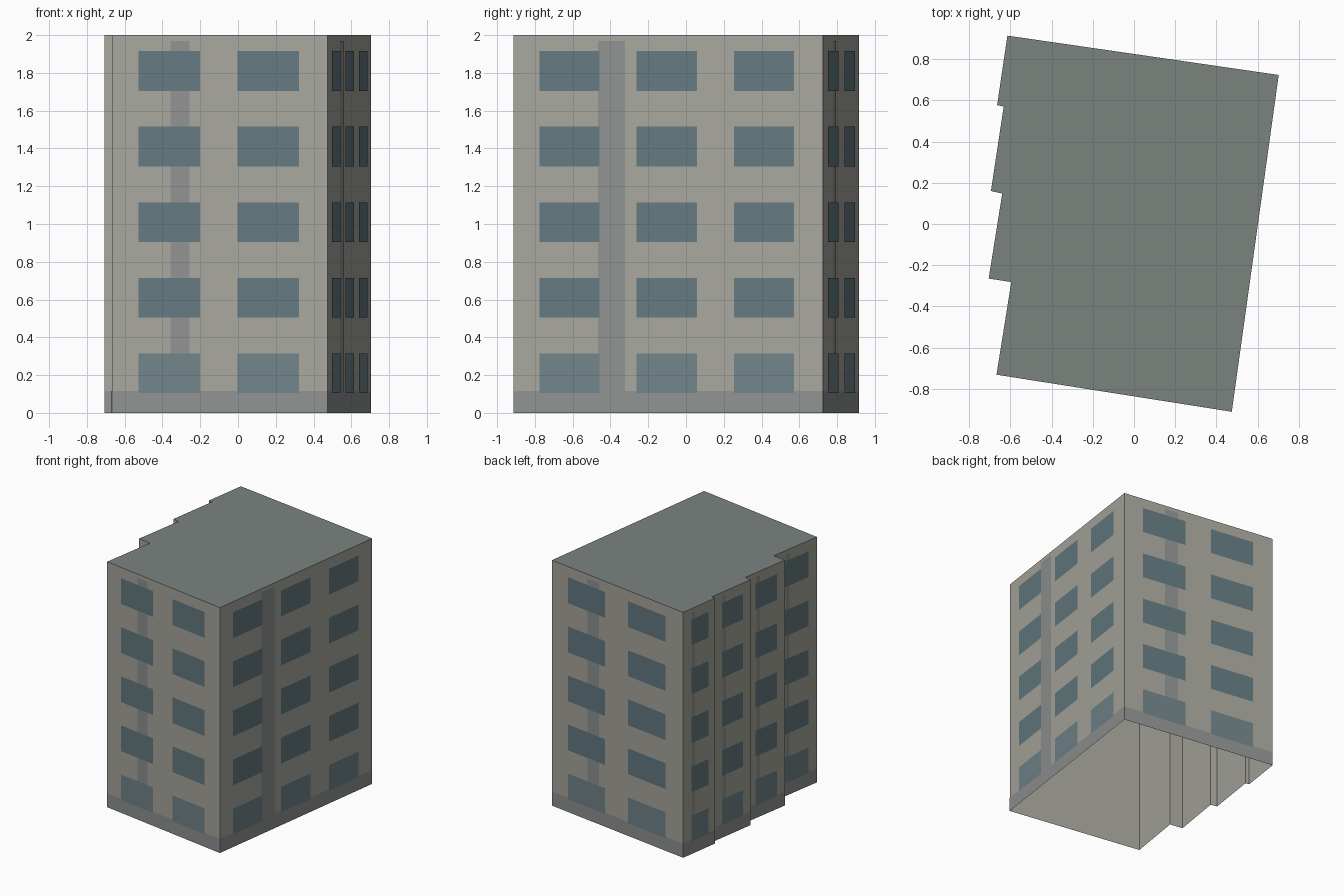
import bpy
from mathutils import Vector

if "Cube" in bpy.data.objects:
    bpy.data.objects.remove(bpy.data.objects["Cube"])

H = 2.0
# footprint, counter-clockwise from the front left corner
PLAN = [(-0.668, -0.732), (0.475, -0.912), (0.703, 0.724), (-0.615, 0.915),
        (-0.665, 0.577), (-0.633, 0.571), (-0.695, 0.16), (-0.64, 0.148),
        (-0.706, -0.265), (-0.596, -0.282)]


def paint(name, r, g, b):
    m = bpy.data.materials.new(name)
    m.diffuse_color = [(c / 255) ** 2.2 for c in (r, g, b)] + [1]
    m.use_nodes = True
    m.node_tree.nodes["Principled BSDF"].inputs["Base Color"].default_value = m.diffuse_color
    return m


WALL = paint("wall", 166, 165, 156)
ROOF = paint("roof", 122, 130, 126)
TRIM = paint("trim", 142, 146, 144)
GLASS = paint("glass", 100, 121, 128)
GLASS_LOW = paint("glass_low", 112, 131, 136)


def add_mesh(name, quads, mat):
    verts = [v for q in quads for v in q]
    faces, n = [], 0
    for q in quads:
        faces.append(range(n, n + len(q)))
        n += len(q)
    me = bpy.data.meshes.new(name)
    me.from_pydata(verts, [], [list(f) for f in faces])
    me.materials.append(mat)
    ob = bpy.data.objects.new(name, me)
    bpy.context.collection.objects.link(ob)


def panel(i, u0, u1, z0, z1, off):
    """Rectangle on wall i, u along the wall, lifted slightly outward."""
    a = Vector((*PLAN[i], 0))
    b = Vector((*PLAN[(i + 1) % len(PLAN)], 0))
    d = b - a
    out = Vector((d.y, -d.x, 0)).normalized() * off
    p, q = a + d * u0 + out, a + d * u1 + out
    return [(p.x, p.y, z0), (q.x, q.y, z0), (q.x, q.y, z1), (p.x, p.y, z1)]


# shell: walls with an open underside, and a flat roof
n = len(PLAN)
add_mesh("walls", [panel(i, 0, 1, 0, H, 0) for i in range(n)], WALL)
add_mesh("roof", [[(x, y, H) for x, y in PLAN]], ROOF)

# base band all round
add_mesh("base_band", [panel(i, 0, 1, 0, 0.115, 0.001) for i in range(n)], TRIM)

# window spans along each wall, by number of bays
BAYS = {1: [(0.25, 0.79)],
        2: [(0.125, 0.409), (0.583, 0.867)],
        3: [(0.083, 0.278), (0.398, 0.593), (0.713, 0.908)]}
FACADES = {0: 2, 1: 3, 2: 2, 3: 1, 5: 1, 7: 1, 9: 1}

strips, low, high = [], [], []
for wall, bays in FACADES.items():
    strips.append(panel(wall, 0.273, 0.36, 0.115, 1.97, 0.002))
    for u0, u1 in BAYS[bays]:
        for floor in range(5):
            z = 0.105 + 0.4 * floor
            (high if floor else low).append(panel(wall, u0, u1, z, z + 0.21, 0.004))

add_mesh("vertical_strips", strips, TRIM)
add_mesh("ground_floor_windows", low, GLASS_LOW)
add_mesh("upper_windows", high, GLASS)
